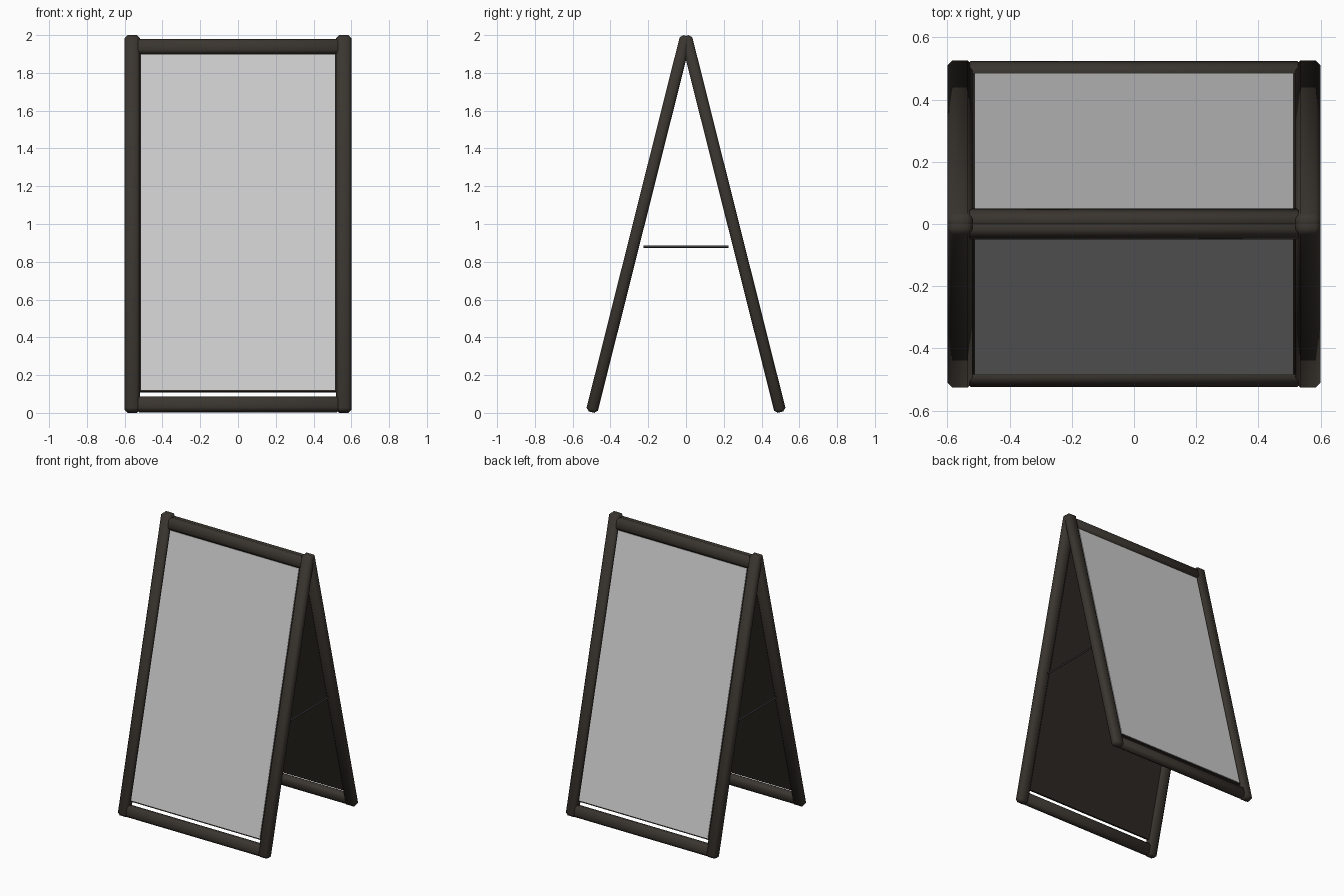
import bpy, bmesh, math
from mathutils import Matrix

if "Cube" in bpy.data.objects:
    bpy.data.objects.remove(bpy.data.objects["Cube"])

TILT = math.radians(14.1)


def material(name, rgb):
    m = bpy.data.materials.new(name)
    m.diffuse_color = (*rgb, 1)
    m.use_nodes = True
    m.node_tree.nodes["Principled BSDF"].inputs["Base Color"].default_value = m.diffuse_color
    return m


WOOD = material("dark_wood", (0.042, 0.035, 0.028))
BOARD = material("dark_board", (0.025, 0.02, 0.016))
STEEL = material("dark_steel", (0.05, 0.05, 0.055))


def finish(name, bm, mat, matrix):
    mesh = bpy.data.meshes.new(name)
    bm.transform(matrix)
    bm.to_mesh(mesh)
    bm.free()
    obj = bpy.data.objects.new(name, mesh)
    bpy.context.collection.objects.link(obj)
    if mat:
        mesh.materials.append(mat)
    return obj


def box(name, center, size, mat, matrix, bevel=0.0):
    bm = bmesh.new()
    bmesh.ops.create_cube(bm, size=1, matrix=Matrix.Translation(center) @ Matrix.Diagonal((*size, 1)))
    if bevel:
        bmesh.ops.bevel(bm, geom=bm.edges[:], offset=bevel, segments=1, profile=0.5, affect='EDGES')
        for f in bm.faces:
            f.smooth = True
    return finish(name, bm, mat, matrix)


# Two identical leaning panels, back to back
for side, spin in (("front", 0), ("back", math.pi)):
    lean = (Matrix.Rotation(spin, 4, 'Z') @ Matrix.Translation((0, -0.25, 1))
            @ Matrix.Rotation(-TILT, 4, 'X'))
    # Side rails
    for hand, x in (("left", -0.56), ("right", 0.56)):
        box(f"{side}_{hand}_rail", (x, 0, 0), (0.08, 0.062, 2.054), WOOD, lean, 0.016)
    # Cross rails
    box(f"{side}_top_rail", (0, 0, 0.967), (1.08, 0.06, 0.08), WOOD, lean, 0.016)
    box(f"{side}_bottom_rail", (0, 0, -0.985), (1.08, 0.06, 0.08), WOOD, lean, 0.016)
    # Backing board and the sheet mounted on it
    box(f"{side}_board", (0, 0, 0.007), (1.05, 0.02, 1.85), BOARD, lean)
    box(f"{side}_sheet", (0, -0.011, 0.007), (1.026, 0.006, 1.832), None, lean)

# Spreader rods between the side rails
for hand, x in (("left", -0.56), ("right", 0.56)):
    bm = bmesh.new()
    bmesh.ops.create_cone(bm, cap_ends=True, segments=12, radius1=0.006, radius2=0.006, depth=0.45)
    for f in bm.faces:
        f.smooth = len(f.verts) == 4
    finish(f"{hand}_spreader_rod", bm, STEEL,
           Matrix.Translation((x, 0, 0.88)) @ Matrix.Rotation(math.pi / 2, 4, 'X'))
